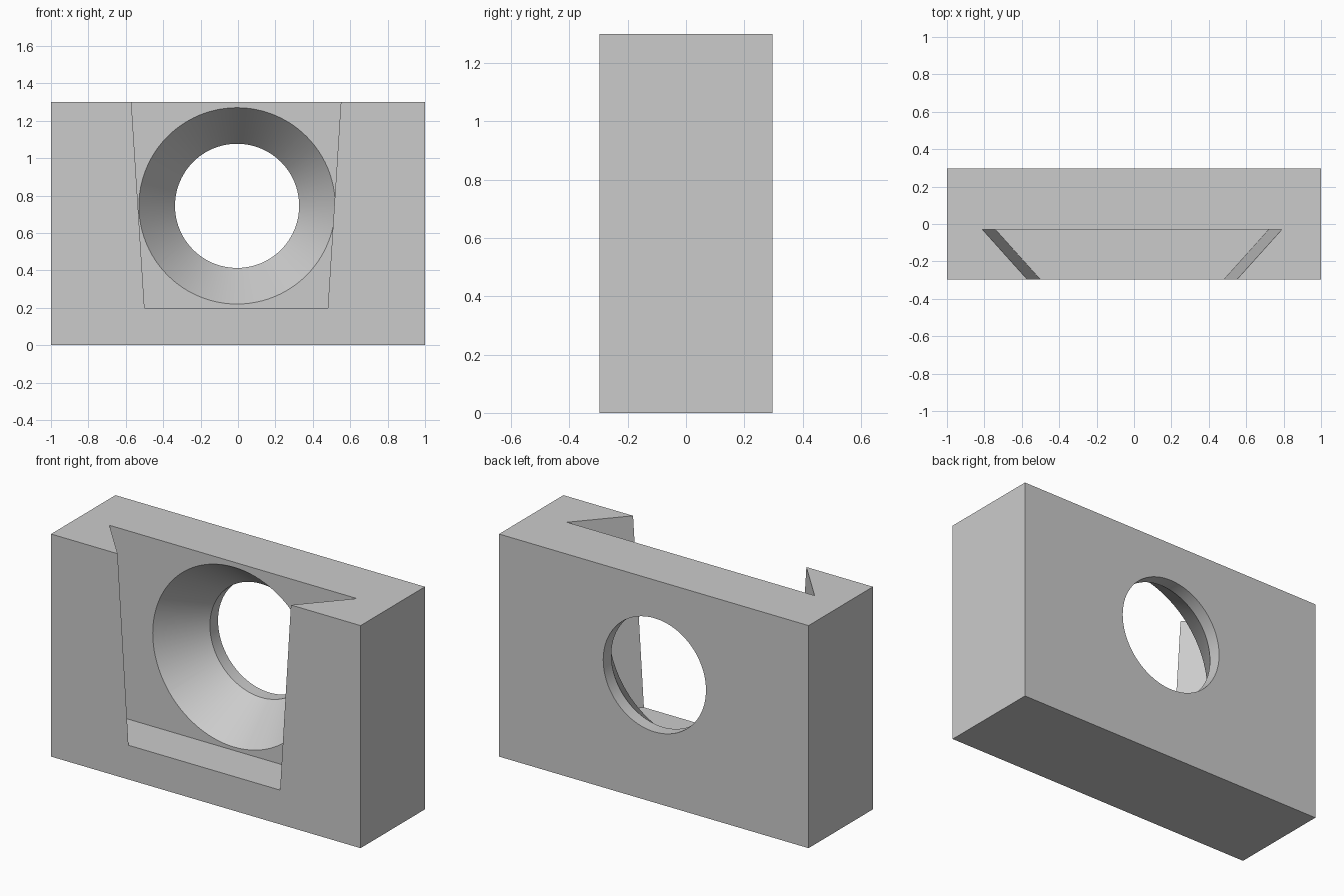
import bpy
import bmesh
from math import cos, sin, tau

cube = bpy.data.objects.get("Cube")
if cube:
    bpy.data.objects.remove(cube, do_unlink=True)

grey = bpy.data.materials.new("light grey")
grey.use_nodes = True
COLOUR = (0.6, 0.6, 0.6, 1)
grey.diffuse_color = COLOUR
grey.node_tree.nodes["Principled BSDF"].inputs["Base Color"].default_value = COLOUR


def loft(name, rings):
    """Closed solid through equal-sized rings of points."""
    bm = bmesh.new()
    loops = [[bm.verts.new(p) for p in ring] for ring in rings]
    n = len(loops[0])
    for a, b in zip(loops, loops[1:]):
        for i in range(n):
            j = (i + 1) % n
            bm.faces.new((a[i], a[j], b[j], b[i]))
    bm.faces.new(loops[0])
    bm.faces.new(loops[-1])
    bmesh.ops.recalc_face_normals(bm, faces=bm.faces)
    mesh = bpy.data.meshes.new(name)
    bm.to_mesh(mesh)
    bm.free()
    mesh.materials.append(grey)
    obj = bpy.data.objects.new(name, mesh)
    bpy.context.collection.objects.link(obj)
    return obj


# Solid block
W, D, H = 1.0, 0.297, 1.3
block = loft("dovetail_block", [
    [(-W, -D, z), (W, -D, z), (W, D, z), (-W, D, z)] for z in (0, H)])

# Tapered dovetail slot, wider at the top and undercut at the back
MID, SLOT_BACK, SLOT_FLOOR = -0.01, -0.03, 0.2
UNDERCUT = 0.24 / (D + SLOT_BACK)
TAPER = 0.07 / (H - SLOT_FLOOR)


def slot_ring(z):
    front = 0.49 + TAPER * (z - SLOT_FLOOR)
    y0 = -D - 0.1
    w0 = front - 0.1 * UNDERCUT
    w1 = front + UNDERCUT * (D + SLOT_BACK)
    return [(MID - w0, y0, z), (MID + w0, y0, z),
            (MID + w1, SLOT_BACK, z), (MID - w1, SLOT_BACK, z)]


slot = loft("slot_cutter", [slot_ring(SLOT_FLOOR), slot_ring(H + 0.1)])

# Countersunk hole: cone from the slot wall, then a short straight bore
HOLE_Z, SEGMENTS = 0.745, 96
WIDE, BORE, CONE_END = 0.525, 0.332, 0.222
SLOPE = (WIDE - BORE) / (CONE_END - SLOT_BACK)


def circle(y, r):
    return [(-0.005 + r * cos(tau * i / SEGMENTS), y, HOLE_Z + r * sin(tau * i / SEGMENTS))
            for i in range(SEGMENTS)]


LEAD = 0.02
hole = loft("hole_cutter", [
    circle(SLOT_BACK - LEAD, WIDE + LEAD * SLOPE),
    circle(CONE_END, BORE), circle(D + 0.1, BORE)])

# The cone's lead-in must stay inside the slot, so cut the hole after it
bpy.ops.object.select_all(action="DESELECT")
bpy.context.view_layer.objects.active = block
block.select_set(True)
for cutter in (slot, hole):
    cutter.hide_render = True
    mod = block.modifiers.new(cutter.name, "BOOLEAN")
    mod.operation = "DIFFERENCE"
    mod.solver = "EXACT"
    mod.object = cutter
    bpy.ops.object.modifier_apply(modifier=mod.name)
    bpy.data.objects.remove(cutter, do_unlink=True)

bpy.ops.object.shade_smooth_by_angle(angle=0.5)
